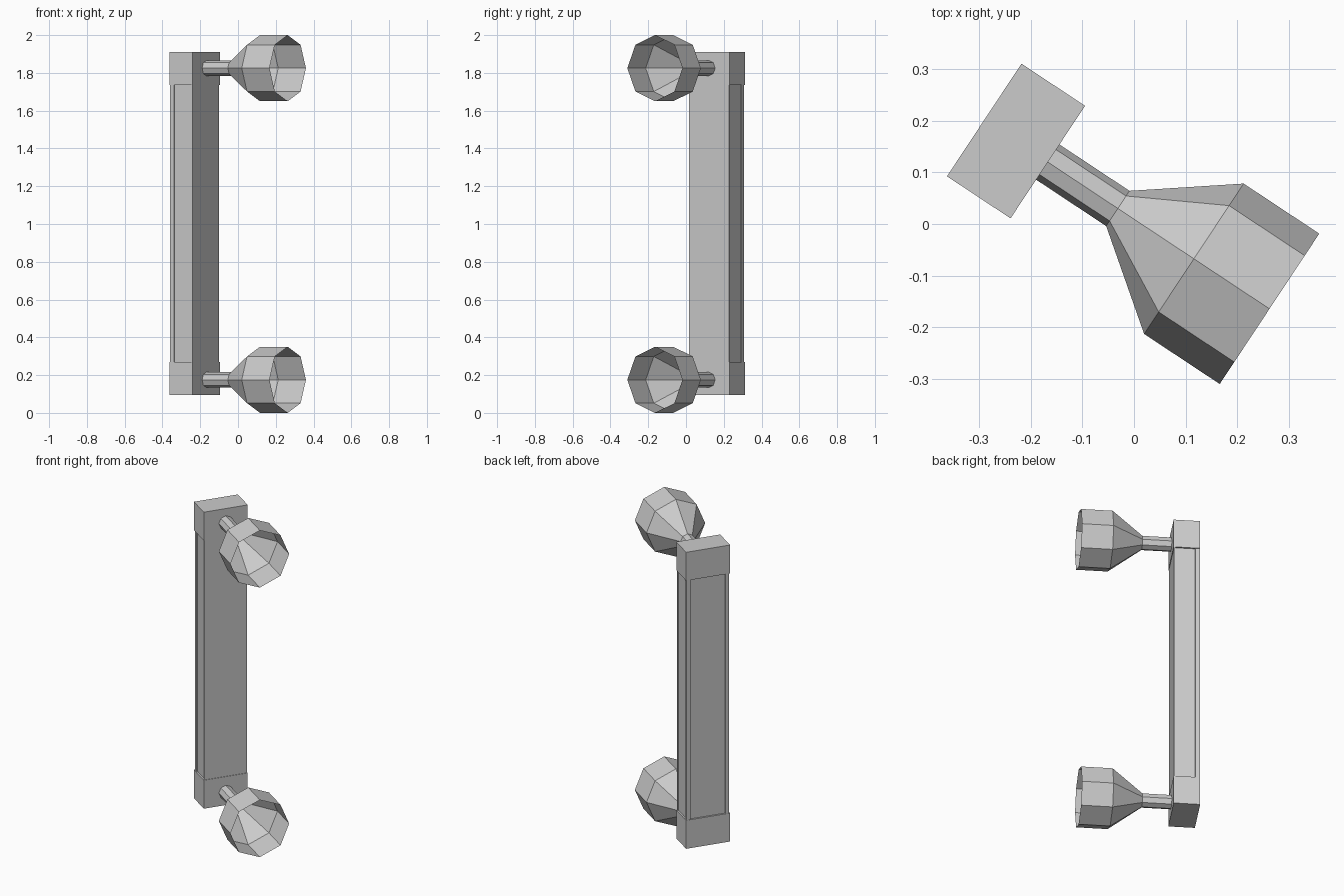
import bpy, bmesh, math
from mathutils import Matrix

cube = bpy.data.objects.get("Cube")
if cube:
    bpy.data.objects.remove(cube, do_unlink=True)

grey = bpy.data.materials.new("plain_grey")
grey.use_nodes = True
colour = (0.6, 0.6, 0.6, 1)
grey.diffuse_color = colour
grey.node_tree.nodes["Principled BSDF"].inputs["Base Color"].default_value = colour

# Local frame: x points out of the plate towards the knobs, y runs across it
FRAME = Matrix.Translation((-0.229, 0.161, 0)) @ Matrix.Rotation(math.radians(-33.5), 4, "Z")


def finish(name, bm):
    mesh = bpy.data.meshes.new(name)
    bm.to_mesh(mesh)
    bm.free()
    mesh.materials.append(grey)
    obj = bpy.data.objects.new(name, mesh)
    obj.matrix_world = FRAME
    bpy.context.collection.objects.link(obj)


def box(name, low, high):
    bm = bmesh.new()
    bmesh.ops.create_cube(bm, size=1)
    for v in bm.verts:
        v.co = [a + (b - a) * (c + 0.5) for a, b, c in zip(low, high, v.co)]
    finish(name, bm)


def lathe_x(name, profile, z, sides=8):
    """Open shell turned around the outward axis from (distance, radius) pairs."""
    bm = bmesh.new()
    rings = []
    for x, r in profile:
        angles = [math.tau * i / sides for i in range(sides)]
        rings.append([bm.verts.new((x, r * math.cos(a), z + r * math.sin(a))) for a in angles])
    for a, b in zip(rings, rings[1:]):
        for i in range(sides):
            j = (i + 1) % sides
            bm.faces.new((a[i], a[j], b[j], b[i]))
    bmesh.ops.recalc_face_normals(bm, faces=bm.faces)
    finish(name, bm)


# Plate with end blocks
BOTTOM, TOP, CAP = 0.095, 1.91, 0.174
box("lower_block", (-0.074, -0.131, BOTTOM), (0.074, 0.131, BOTTOM + CAP))
box("upper_block", (-0.074, -0.131, TOP - CAP), (0.074, 0.131, TOP))
box("plate", (-0.064, -0.121, BOTTOM + CAP), (0.071, 0.121, TOP - CAP))

# Raised strips along the rear and front corners
for side, s in (("left", 1), ("right", -1)):
    y = sorted((s * 0.104, s * 0.127))
    box("rear_strip_" + side, (-0.072, y[0], BOTTOM + CAP), (-0.047, y[1], TOP - CAP))
    box("front_strip_" + side, (0.064, y[0], BOTTOM + CAP), (0.071, y[1], TOP - CAP))

# Flared hollow knobs on stems
KNOB = [(0.07, 0.041), (0.237, 0.041), (0.414, 0.175), (0.59, 0.175)]
for name, z in (("lower_knob", 0.175), ("upper_knob", 1.825)):
    lathe_x(name, KNOB, z)
